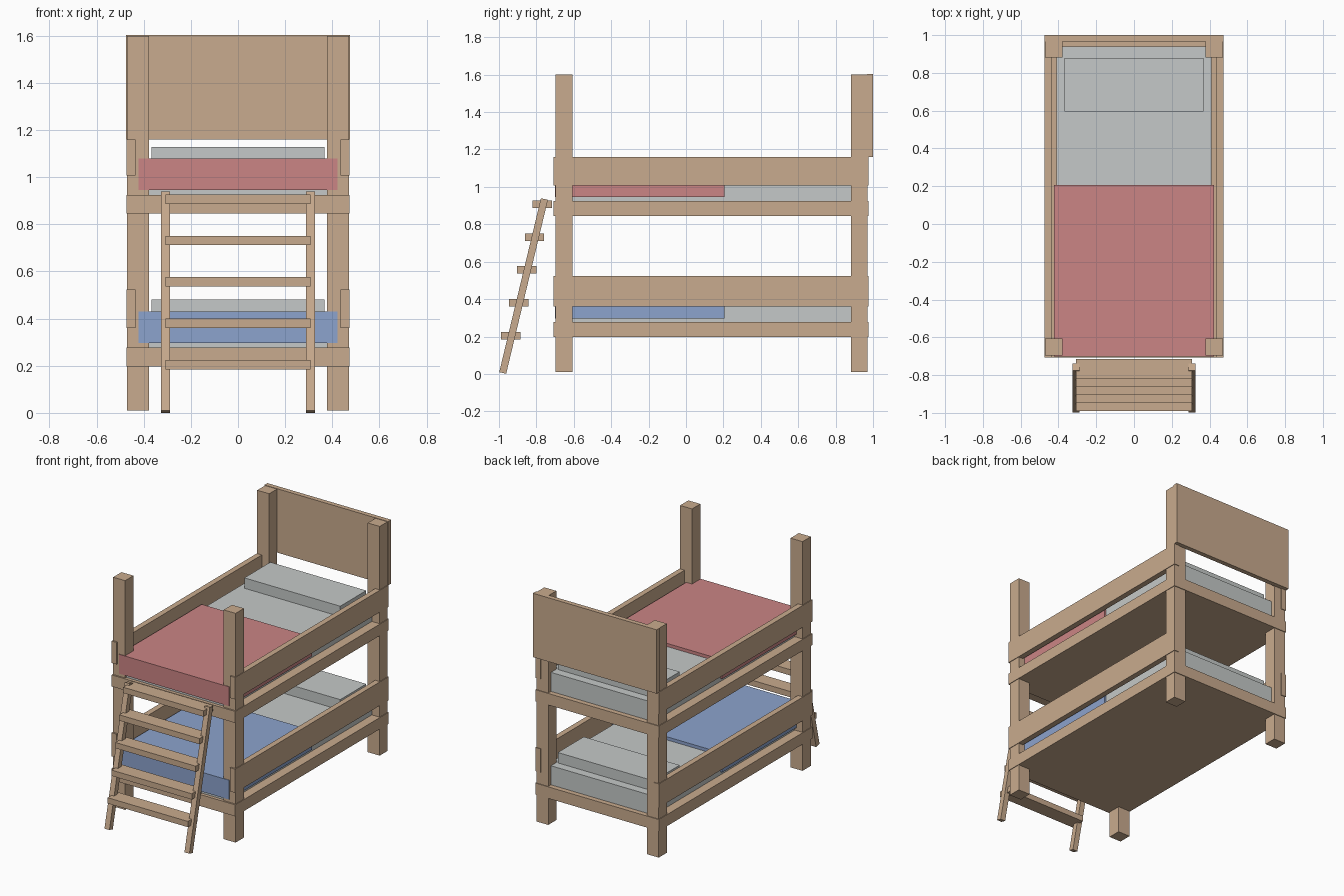
import bpy, bmesh, math
from mathutils import Matrix, Vector

if "Cube" in bpy.data.objects:
    bpy.data.objects.remove(bpy.data.objects["Cube"])


def srgb(r, g, b):
    return [((c / 255 + 0.055) / 1.055) ** 2.4 for c in (r, g, b)] + [1.0]


def material(name, rgb):
    m = bpy.data.materials.new(name)
    m.diffuse_color = srgb(*rgb)
    m.use_nodes = True
    m.node_tree.nodes["Principled BSDF"].inputs["Base Color"].default_value = m.diffuse_color
    return m


wood = material("light wood", (201, 171, 142))
linen = material("pale grey linen", (197, 201, 200))
red = material("red cloth", (203, 133, 133))
blue = material("blue cloth", (140, 163, 205))


def box(name, x, y, z, mat, tilt=0.0):
    """Box spanning the given (min, max) ranges, tilted about its centre on x."""
    centre = Vector([(a + b) / 2 for a, b in (x, y, z)])
    size = [b - a for a, b in (x, y, z)]
    bm = bmesh.new()
    bmesh.ops.create_cube(bm, size=1, matrix=Matrix.Diagonal((*size, 1)))
    mesh = bpy.data.meshes.new(name)
    bm.to_mesh(mesh)
    bm.free()
    mesh.materials.append(mat)
    ob = bpy.data.objects.new(name, mesh)
    ob.location = centre
    ob.rotation_euler.x = tilt
    bpy.context.collection.objects.link(ob)
    return ob


def pair(name, x, y, z, mat, tilt=0.0):
    """The same box on the left and the right."""
    box("right_" + name, x, y, z, mat, tilt)
    box("left_" + name, (-x[1], -x[0]), y, z, mat, tilt)


# Corner posts and headboard
pair("front_post", (0.378, 0.47), (-0.697, -0.606), (0.01, 1.6), wood)
pair("back_post", (0.378, 0.47), (0.882, 0.97), (0.01, 1.6), wood)
box("headboard", (-0.475, 0.475), (0.967, 1.0), (1.16, 1.603), wood)

# Two bunks: solid base, side guards, mattress, pillow, blanket
for level, z0, cloth in (("lower", 0.197, blue), ("upper", 0.845, red)):
    def span(a, b):
        return z0 + a, z0 + b
    box(level + "_base", (-0.474, 0.474), (-0.708, 0.975), span(0, 0.08), wood)
    pair(level + "_guard", (0.435, 0.474), (-0.708, 0.975), span(0.163, 0.327 if z0 < 0.5 else 0.315), wood)
    box(level + "_mattress", (-0.41, 0.41), (-0.685, 0.94), span(0.07, 0.212), linen)
    box(level + "_pillow", (-0.368, 0.368), (0.595, 0.88), span(0.2, 0.284), linen)
    box(level + "_blanket", (-0.423, 0.423), (-0.701, 0.207), span(0.1, 0.234), cloth)

# Leaning ladder: two rails and five flat rungs
foot, top = Vector((-0.98, 0.005)), Vector((-0.757, 0.935))
mid, run = (foot + top) / 2, top - foot
half = run.length / 2
pair("ladder_rail", (0.288, 0.326), (mid.x - 0.019, mid.x + 0.019),
     (mid.y - half, mid.y + half), wood, -math.atan2(run.x, run.y))
for i in range(5):
    z = 0.205 + 0.1755 * i
    y = -0.937 + 0.0423 * i
    box(f"ladder_rung_{i + 1}", (-0.308, 0.308), (y - 0.052, y + 0.052), (z - 0.02, z + 0.02), wood)
